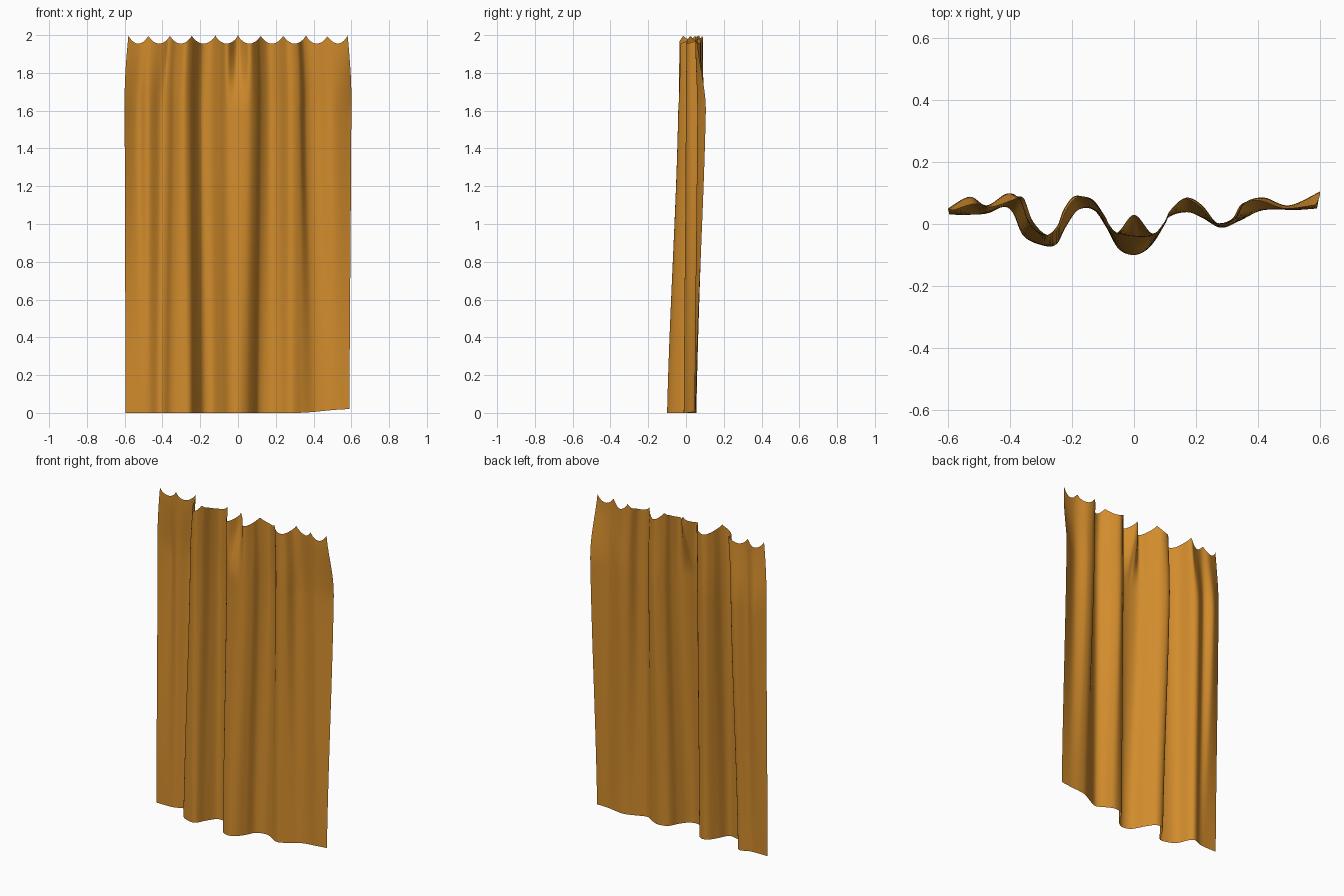
import bpy, bmesh, math

if "Cube" in bpy.data.objects:
    bpy.data.objects.remove(bpy.data.objects["Cube"])

# Fold control points: x_bottom, y_bottom, x_upper, y_upper, y_top
FOLDS = [
    (-.595, .03, -.60, .05, .045), (-.52, .03, -.53, .088, .065),
    (-.47, .035, -.475, .06, .055), (-.42, .055, -.41, .098, .075),
    (-.39, .035, -.37, .08, .085), (-.355, -.04, -.338, 0, .01),
    (-.29, -.07, -.29, -.037, -.035), (-.25, -.065, -.25, -.01, -.01),
    (-.22, -.01, -.225, .05, .045), (-.18, .045, -.19, .09, .085),
    (-.13, .045, -.14, .077, .08), (-.09, -.01, -.10, .03, .03),
    (-.05, -.08, -.06, -.025, -.03), (0, -.1, 0, -.04, .03),
    (.045, -.08, .06, -.037, -.03), (.08, -.035, .10, 0, .005),
    (.11, .02, .122, .05, .045), (.17, .038, .17, .085, .08),
    (.22, .02, .22, .06, .055), (.28, -.012, .27, .002, .005),
    (.34, .01, .325, .015, .015), (.40, .04, .36, .07, .065),
    (.45, .047, .42, .085, .075), (.52, .045, .50, .06, .05),
    (.59, .05, .60, .105, .06)]
PINS = [-.58, -.475, -.36, -.245, -.12, 0, .12, .24, .36, .475, .58]
SUB, ROWS = 8, 60


def spline(i, t):
    """Catmull-Rom point on the fold table."""
    last = len(FOLDS) - 1
    a, b, c, d = (FOLDS[min(max(i + k, 0), last)] for k in (-1, 0, 1, 2))
    return [0.5 * (2*q + (r - p)*t + (2*p - 5*q + 4*r - s)*t*t
                   + (3*q - p - 3*r + s)*t**3) for p, q, r, s in zip(a, b, c, d)]


def ease(t):
    t = min(max(t, 0), 1)
    return t * t * (3 - 2 * t)


def top_height(x):
    """Scalloped top hem: peaks at the pins, sagging between them."""
    for a, b in zip(PINS, PINS[1:]):
        if x <= b:
            u = min(max((x - a) / (b - a), 0), 1)
            return 2 - 0.045 * math.sin(math.pi * u) ** 0.7
    return 2


columns = [spline(i, s / SUB) for i in range(len(FOLDS) - 1) for s in range(SUB)]
columns.append(list(FOLDS[-1]))

# Curtain cloth
bm = bmesh.new()
grid = []
for xb, yb, xu, yu, yt in columns:
    pinned_x = xu * 0.58 / 0.60
    z_hi = top_height(pinned_x)
    z_lo = 0.02 * ease((xb - 0.3) / 0.3)
    line = []
    for r in range(ROWS + 1):
        v = r / ROWS
        z = z_lo + (z_hi - z_lo) * v
        k = 0.4 * ease(v / 0.8) + 0.6 * min(v / 0.8, 1)
        h = ease((v - 0.8) / 0.2)
        x = xb + (xu - xb) * k
        y = yb + (yu - yb) * k
        x += (pinned_x - x) * max((v - 0.85) / 0.15, 0) ** 1.5
        y += (yt - y) * h
        line.append(bm.verts.new((x, y, z)))
    grid.append(line)
for a, b in zip(grid, grid[1:]):
    for r in range(ROWS):
        bm.faces.new((a[r], b[r], b[r + 1], a[r + 1])).smooth = True

mesh = bpy.data.meshes.new("curtain")
bm.to_mesh(mesh)
bm.free()
curtain = bpy.data.objects.new("curtain", mesh)
bpy.context.collection.objects.link(curtain)

# Amber cloth colour
mat = bpy.data.materials.new("amber_cloth")
mat.diffuse_color = (0.64, 0.26, 0.025, 1)
mat.use_nodes = True
mat.node_tree.nodes["Principled BSDF"].inputs["Base Color"].default_value = mat.diffuse_color
mesh.materials.append(mat)
